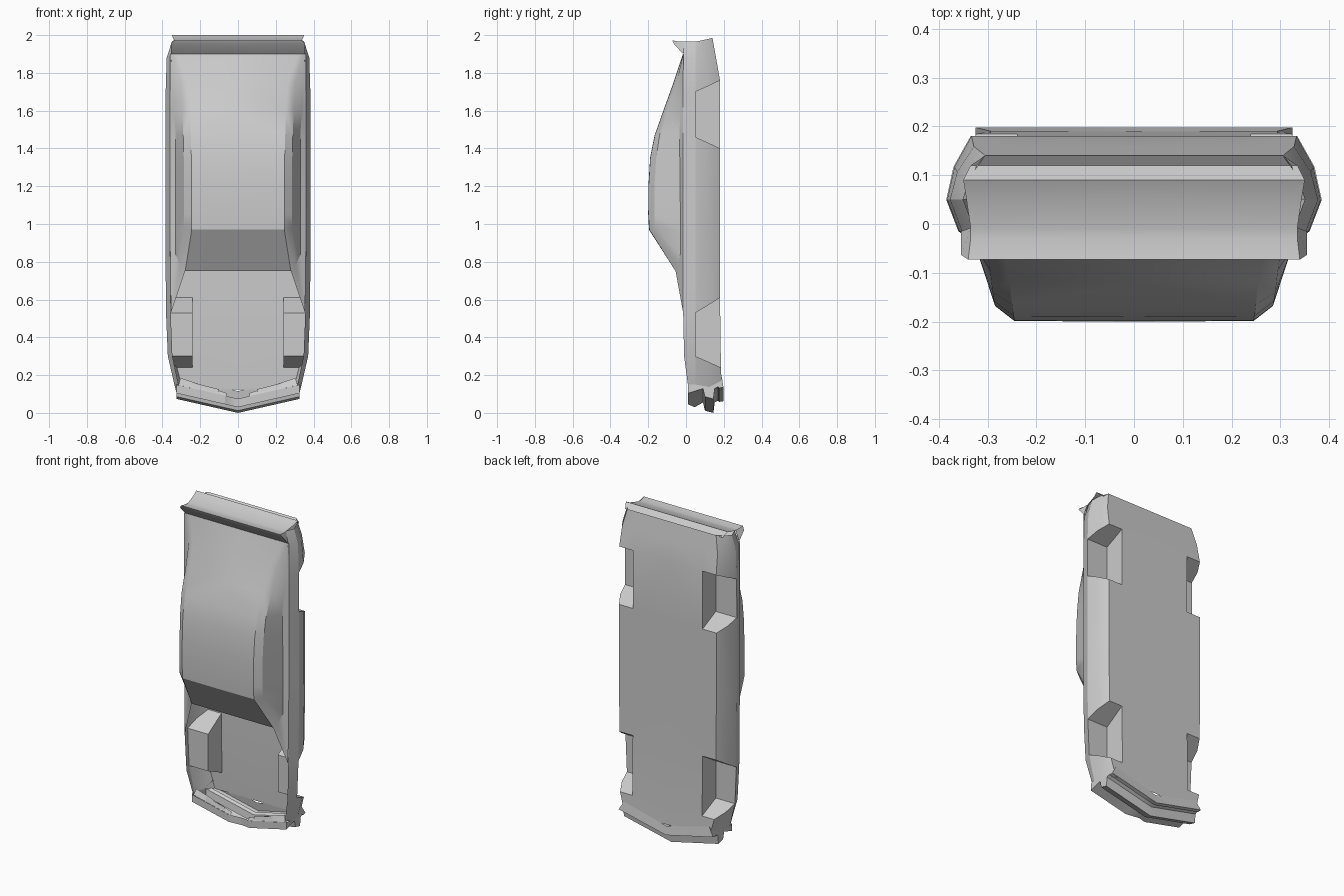
import bpy, bmesh, math
from mathutils import Vector

paint = bpy.data.materials.new("light_grey")
paint.diffuse_color = (0.6, 0.6, 0.6, 1)
AXIS = Vector((0, 0.06, 1.0))


def sheet(bm, lines, skip=()):
    """Skin a list of point lines with quads, leaving out (line, segment) cells in skip."""
    vs = [[bm.verts.new(p) for p in line] for line in lines]
    for i in range(len(vs) - 1):
        for j in range(len(vs[0]) - 1):
            if (i, j) not in skip:
                bm.faces.new((vs[i][j], vs[i][j + 1], vs[i + 1][j + 1], vs[i + 1][j]))


def poly(bm, pts):
    bm.faces.new([bm.verts.new(p) for p in pts])


def finish(name, bm, angle=30):
    """Weld, orient outward, mirror over x and shade."""
    bmesh.ops.remove_doubles(bm, verts=bm.verts, dist=0.0005)
    bmesh.ops.recalc_face_normals(bm, faces=bm.faces)
    bm.normal_update()
    if sum(f.normal.dot(f.calc_center_median() - AXIS) * f.calc_area() for f in bm.faces) < 0:
        bmesh.ops.reverse_faces(bm, faces=bm.faces)
    me = bpy.data.meshes.new(name)
    bm.to_mesh(me)
    bm.free()
    me.materials.append(paint)
    ob = bpy.data.objects.new(name, me)
    bpy.context.collection.objects.link(ob)
    bpy.ops.object.select_all(action='DESELECT')
    ob.select_set(True)
    bpy.context.view_layer.objects.active = ob
    bpy.ops.object.shade_smooth_by_angle(angle=math.radians(angle))
    mod = ob.modifiers.new("mirror", 'MIRROR')
    mod.merge_threshold = 0.0005


# Lower body: stations of (z upper, z lower, width scale, shoulder y, floor y)
stations = [
    (0.150, 0.125, 0.875, 0.010, 0.190),
    (0.300, 0.240, 0.965, -0.010, 0.185),
    (0.530, 0.610, 0.990, -0.015, 0.180),
    (1.000, 1.000, 1.000, -0.015, 0.180),
    (1.460, 1.400, 1.000, -0.015, 0.180),
    (1.700, 1.760, 0.995, -0.015, 0.180),
    (1.880, 1.880, 0.980, -0.015, 0.159),
    (1.965, 1.985, 0.910, -0.010, 0.140),
]


def section(zu, zl, s, ys, yf):
    zm, ym = (zu + zl) / 2, 0.05 + (yf - 0.05) * 0.52
    return [(0.36 * s, ys, zu), (0.385 * s, 0.05, zu), (0.37 * s, ym, zm),
            (0.335 * s, yf, zl), (0.24, yf, zl), (0, yf, zl)]


bm = bmesh.new()
lines = [section(*s) for s in stations]
wells = (1, 4)
sheet(bm, lines, {(i, j) for i in wells for j in (1, 2, 3)})

# Wheel wells: inner wall, top and two sloped ends
for i in wells:
    a, b = lines[i], lines[i + 1]
    ta, tb = (0.24, 0.05, a[1][2]), (0.24, 0.05, b[1][2])
    poly(bm, [ta, tb, b[4], a[4]])
    poly(bm, [ta, tb, b[1], a[1]])
    for s, t in ((a, ta), (b, tb)):
        poly(bm, [t, s[1], s[2], s[3], s[4]])
finish("lower_body", bm, 20)

# Cabin: (z, then belt, side and roof-edge points, roof centre y)
cabin = [
    [(0.355, -0.015, 0.53), (0.33, -0.03, 0.84), (0.305, -0.043, 0.78), (0.28, -0.055, 0.75), (0, -0.055, 0.75)],
    [(0.36, -0.015, 0.97), (0.33, -0.03, 0.97), (0.285, -0.165, 0.98), (0.245, -0.194, 0.97), (0, -0.196, 0.97)],
]
for z, xb, yb, xs, ys, xe, ye in (
        (1.05, 0.33, -0.030, 0.285, -0.168, 0.245, -0.199),
        (1.20, 0.33, -0.031, 0.285, -0.167, 0.245, -0.198),
        (1.35, 0.33, -0.033, 0.287, -0.158, 0.247, -0.189),
        (1.47, 0.33, -0.035, 0.290, -0.140, 0.250, -0.165),
        (1.60, 0.338, -0.030, 0.295, -0.095, 0.255, -0.119),
        (1.75, 0.348, -0.022, 0.302, -0.050, 0.265, -0.065),
        (1.90, 0.352, -0.014, 0.345, -0.015, 0.320, -0.015)):
    cabin.append([(0.36, -0.015, z), (xb, yb, z), (xs, ys, z), (xe, ye, z), (0, ye - 0.001, z)])
bm = bmesh.new()
sheet(bm, cabin)
poly(bm, cabin[0][:4])  # fender corner ahead of the windshield
finish("cabin", bm, 28)

# Tail: spoiler lip, rear panel and bumper step
tail = [(0.355, -0.015, 1.90), (0.355, -0.063, 1.952), (0.34, -0.073, 1.972), (0.335, -0.03, 1.965),
        (0.335, -0.008, 1.967), (0.345, 0.06, 1.985), (0.35, 0.09, 2.0), (0.335, 0.12, 1.97),
        (0.305, 0.14, 1.985)]
bm = bmesh.new()
sheet(bm, [tail, [(0, y, z) for x, y, z in tail]])
poly(bm, tail[:5])
finish("tail_and_spoiler", bm, 20)

# Nose: bumper profile (y, forward offset) swept along a shallow V
nose = [(0.010, 0.075), (0.010, 0.030), (0.090, 0.055), (0.100, 0.012), (0.145, 0.0),
        (0.152, 0.055), (0.170, 0.065), (0.175, 0.058), (0.198, 0.062), (0.190, 0.115)]


def nose_line(x):
    c = 0.035 if x == 0 else 0
    return [(x * (1 if k < 9 else 0.9), y + (c if k < 2 else 0), d + 0.075 * x / 0.33)
            for k, (y, d) in enumerate(nose)]


bm = bmesh.new()
sheet(bm, [nose_line(x) for x in (0, 0.07, 0.2, 0.325)])
end = nose_line(0.325)
poly(bm, end + [lines[0][2], lines[0][1]])
finish("front_bumper", bm, 15)

# Header strip behind the bumper lip with small lamp plates
bm = bmesh.new()
sheet(bm, [[(0.06, 0.012, 0.088), (0.06, 0.025, 0.105)],
           [(0.315, 0.012, 0.147), (0.305, 0.025, 0.185)]])
sheet(bm, [[(0.10, 0.010, 0.105), (0.10, 0.016, 0.125)],
           [(0.23, 0.010, 0.135), (0.23, 0.016, 0.158)]])
finish("header_strip", bm)
